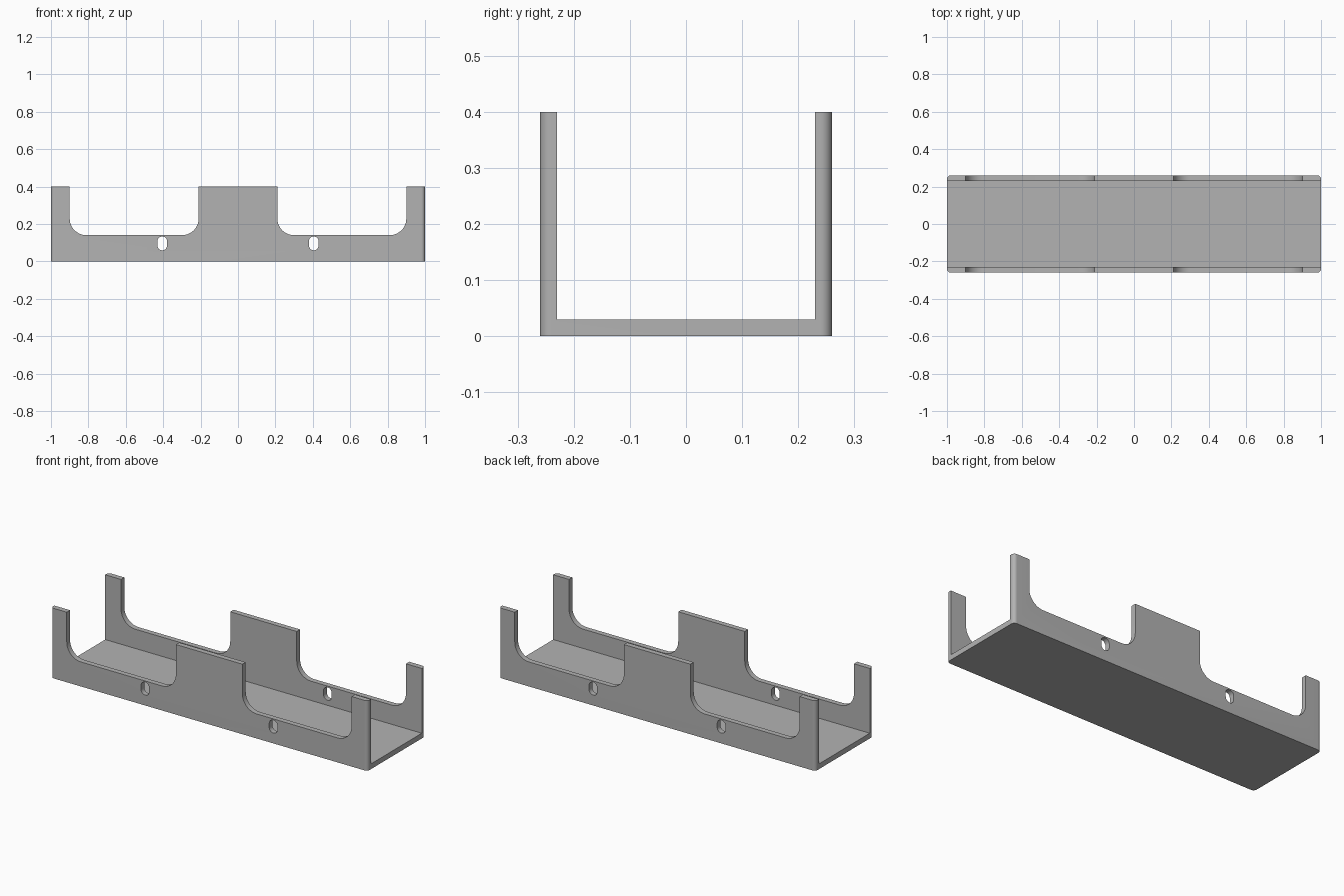
import bpy
import bmesh
from math import sin, cos, pi, radians

LENGTH, WIDTH, HEIGHT, WALL = 2.0, 0.52, 0.4, 0.03

default = bpy.data.objects.get("Cube")
if default:
    bpy.data.objects.remove(default, do_unlink=True)

grey = bpy.data.materials.new("light grey")
grey.use_nodes = True
colour = (0.45, 0.45, 0.45, 1)
grey.diffuse_color = colour
grey.node_tree.nodes["Principled BSDF"].inputs["Base Color"].default_value = colour


def arc(cx, cy, radius, start, end, steps=12):
    angles = [radians(start + (end - start) * i / steps) for i in range(steps + 1)]
    return [(cx + radius * cos(a), cy + radius * sin(a)) for a in angles]


def prism(name, outline, low, high, upright):
    """Extrude an outline: a plan along z if upright, else an elevation along y."""
    bm = bmesh.new()
    place = (lambda u, v: (u, v, low)) if upright else (lambda u, v: (u, low, v))
    face = bm.faces.new([bm.verts.new(place(u, v)) for u, v in outline])
    grown = bmesh.ops.extrude_face_region(bm, geom=[face])["geom"]
    step = (0, 0, high - low) if upright else (0, high - low, 0)
    bmesh.ops.translate(bm, vec=step, verts=[g for g in grown if isinstance(g, bmesh.types.BMVert)])
    bmesh.ops.recalc_face_normals(bm, faces=bm.faces)
    mesh = bpy.data.meshes.new(name)
    bm.to_mesh(mesh)
    bm.free()
    mesh.materials.append(grey)
    obj = bpy.data.objects.new(name, mesh)
    bpy.context.collection.objects.link(obj)
    return obj


# Solid block with rounded upright corners
r = 0.02
x, y = LENGTH / 2 - r, WIDTH / 2 - r
plan = arc(x, y, r, 0, 90) + arc(-x, y, r, 90, 180) + arc(-x, -y, r, 180, 270) + arc(x, -y, r, 270, 360)
tray = prism("channel_tray", plan, 0, HEIGHT, True)

# Trough open at the top and both ends
inner = WIDTH / 2 - WALL
trough = [(-1.2, -inner), (1.2, -inner), (1.2, inner), (-1.2, inner)]
cutters = [prism("trough_cutter", trough, WALL, 0.6, True)]

# Round-bottomed notches and slotted holes through both walls
near, far, sill, fillet = 0.21, 0.9, 0.14, 0.09
slot_x, slot_z, slot_r, slot_half = 0.405, 0.096, 0.026, 0.011
for side, sign in (("left", 1), ("right", -1)):
    notch = ([(near, 0.6)] + arc(near + fillet, sill + fillet, fillet, 180, 270)
             + arc(far - fillet, sill + fillet, fillet, 270, 360) + [(far, 0.6)])
    slot = (arc(slot_x, slot_z + slot_half, slot_r, 0, 180)
            + arc(slot_x, slot_z - slot_half, slot_r, 180, 360))
    for part, outline in (("notch", notch), ("slot", slot)):
        mirrored = [(sign * u, v) for u, v in outline]
        cutters.append(prism(f"{side}_{part}_cutter", mirrored, -0.5, 0.5, False))

for cutter in cutters:
    cutter.hide_render = True
    cut = tray.modifiers.new(cutter.name, "BOOLEAN")
    cut.operation, cut.solver, cut.object = "DIFFERENCE", "EXACT", cutter

# Bake the cuts and drop the cutters
bpy.context.view_layer.update()
depsgraph = bpy.context.evaluated_depsgraph_get()
baked = bpy.data.meshes.new_from_object(tray.evaluated_get(depsgraph))
tray.modifiers.clear()
tray.data = baked
baked.name = "channel_tray"
for cutter in cutters:
    bpy.data.objects.remove(cutter, do_unlink=True)

# Smooth the rounded corners while keeping the edges sharp
bpy.ops.object.select_all(action="DESELECT")
tray.select_set(True)
bpy.context.view_layer.objects.active = tray
bpy.ops.object.shade_smooth_by_angle(angle=radians(30))
